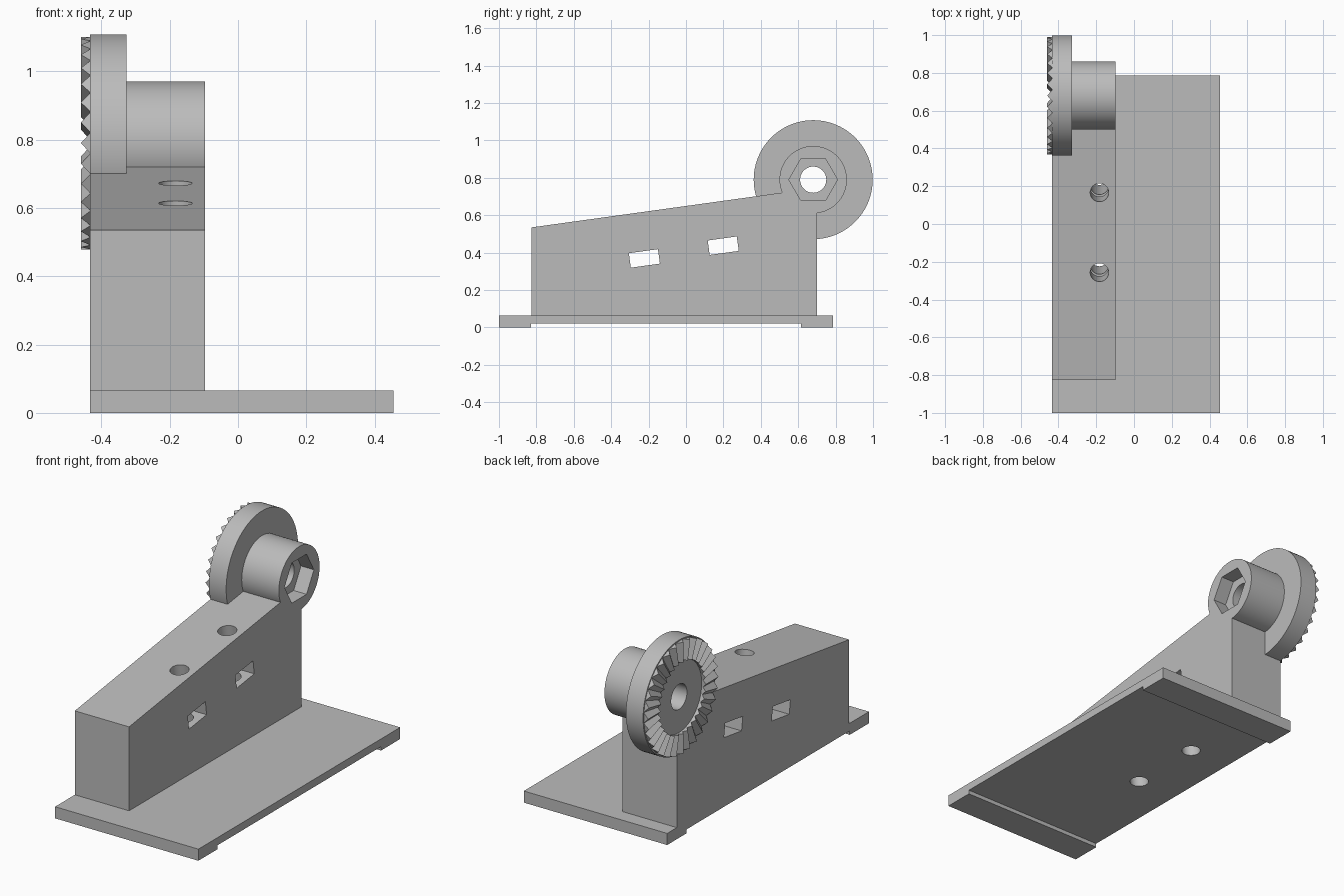
import bpy, bmesh, math
from mathutils import Matrix, Vector

if "Cube" in bpy.data.objects:
    bpy.data.objects.remove(bpy.data.objects["Cube"])

grey = bpy.data.materials.new("plain_grey")
grey.diffuse_color = (0.5, 0.5, 0.5, 1)
grey.use_nodes = True
grey.node_tree.nodes["Principled BSDF"].inputs["Base Color"].default_value = grey.diffuse_color

X0, X1 = -0.433, -0.097               # side faces of the tall block
HUB_Y, HUB_Z = 0.68, 0.79             # pivot axis
SLOPE = math.atan(0.1386)             # tilt of the block top


def make(name, bm):
    bmesh.ops.recalc_face_normals(bm, faces=bm.faces)
    me = bpy.data.meshes.new(name)
    bm.to_mesh(me)
    bm.free()
    me.materials.append(grey)
    ob = bpy.data.objects.new(name, me)
    bpy.context.collection.objects.link(ob)
    return ob


def extrude_x(name, profile, x0, x1):
    """Extrude a (y, z) outline along x."""
    bm = bmesh.new()
    face = bm.faces.new([bm.verts.new((x0, y, z)) for y, z in profile])
    ext = bmesh.ops.extrude_face_region(bm, geom=[face])["geom"]
    verts = [v for v in ext if isinstance(v, bmesh.types.BMVert)]
    bmesh.ops.translate(bm, vec=(x1 - x0, 0, 0), verts=verts)
    return make(name, bm)


def disc_x(name, r, x0, x1, n=96):
    """Cylinder on the pivot axis."""
    pts = [(HUB_Y + r * math.cos(2 * math.pi * i / n),
            HUB_Z + r * math.sin(2 * math.pi * i / n)) for i in range(n)]
    return extrude_x(name, pts, x0, x1)


def boolean(ob, tool, op):
    m = ob.modifiers.new(op, 'BOOLEAN')
    m.operation, m.solver, m.object = op, 'EXACT', tool
    bpy.context.view_layer.objects.active = ob
    bpy.ops.object.modifier_apply(modifier=m.name)


def smooth(ob):
    bpy.ops.object.select_all(action='DESELECT')
    ob.select_set(True)
    bpy.context.view_layer.objects.active = ob
    bpy.ops.object.shade_smooth_by_angle(angle=math.radians(30))


# Base plate with a shallow channel underneath
plate = extrude_x("base_plate", [(-1, 0), (-0.83, 0), (-0.83, 0.022), (0.615, 0.022),
                                 (0.615, 0), (0.785, 0), (0.785, 0.065), (-1, 0.065)],
                  X0, 0.455)

# Sloped block joined with the hub and the round flange
top = lambda y: 0.535 + (y + 0.825) * math.tan(SLOPE)
body = extrude_x("sloped_arm", [(-0.825, 0.065), (0.70, 0.065), (0.70, top(0.70)),
                                (-0.825, 0.535)], X0, X1)
helpers = [disc_x("hub", 0.18, -0.38, X1), disc_x("flange", 0.318, X0, -0.327)]
for h in helpers:
    boolean(body, h, 'UNION')

# Pivot bore and hexagonal nut pocket
cuts = [disc_x("bore_cutter", 0.07, -0.6, 0.1, 64),
        disc_x("hex_cutter", 0.13, X1 - 0.08, 0.1, 6)]

# Tilted screw holes and the nut slots crossing them
for y, z in ((-0.2225, 0.369), (0.199, 0.437)):
    place = Matrix.Translation((0, y, z)) @ Matrix.Rotation(SLOPE, 4, 'X')
    bm = bmesh.new()
    bmesh.ops.create_cone(bm, cap_ends=True, segments=48, radius1=0.049, radius2=0.049,
                          depth=1.2, matrix=place @ Matrix.Translation((-0.183, 0, 0)))
    screw = make("screw_cutter", bm)
    bm = bmesh.new()
    bmesh.ops.create_cube(bm, size=1, matrix=place @ Matrix.Translation((-0.265, 0, 0))
                          @ Matrix.Diagonal((0.6, 0.157, 0.078, 1)))
    cuts += [screw, make("slot_cutter", bm)]
    boolean(plate, screw, 'DIFFERENCE')
for c in cuts:
    boolean(body, c, 'DIFFERENCE')
for h in helpers + cuts:
    bpy.data.objects.remove(h)

# Ring of radial locking teeth on the outer flange face
bm = bmesh.new()
COUNT, R_IN, R_OUT, TALL, HALF = 32, 0.2, 0.311, 0.027, 0.029
for i in range(COUNT):
    turn = (Matrix.Translation((X0, HUB_Y, HUB_Z))
            @ Matrix.Rotation(2 * math.pi * i / COUNT, 4, 'X'))
    a, b = [[bm.verts.new(turn @ Vector(p)) for p in
             ((0.004, -HALF, r), (0.004, HALF, r), (0, HALF, r), (-TALL, 0, r), (0, -HALF, r))]
            for r in (R_IN, R_OUT)]
    bm.faces.new(a)
    bm.faces.new(b[::-1])
    for k in range(5):
        j = (k + 1) % 5
        bm.faces.new((a[k], b[k], b[j], a[j]))
make("locking_teeth", bm)

smooth(plate)
smooth(body)
